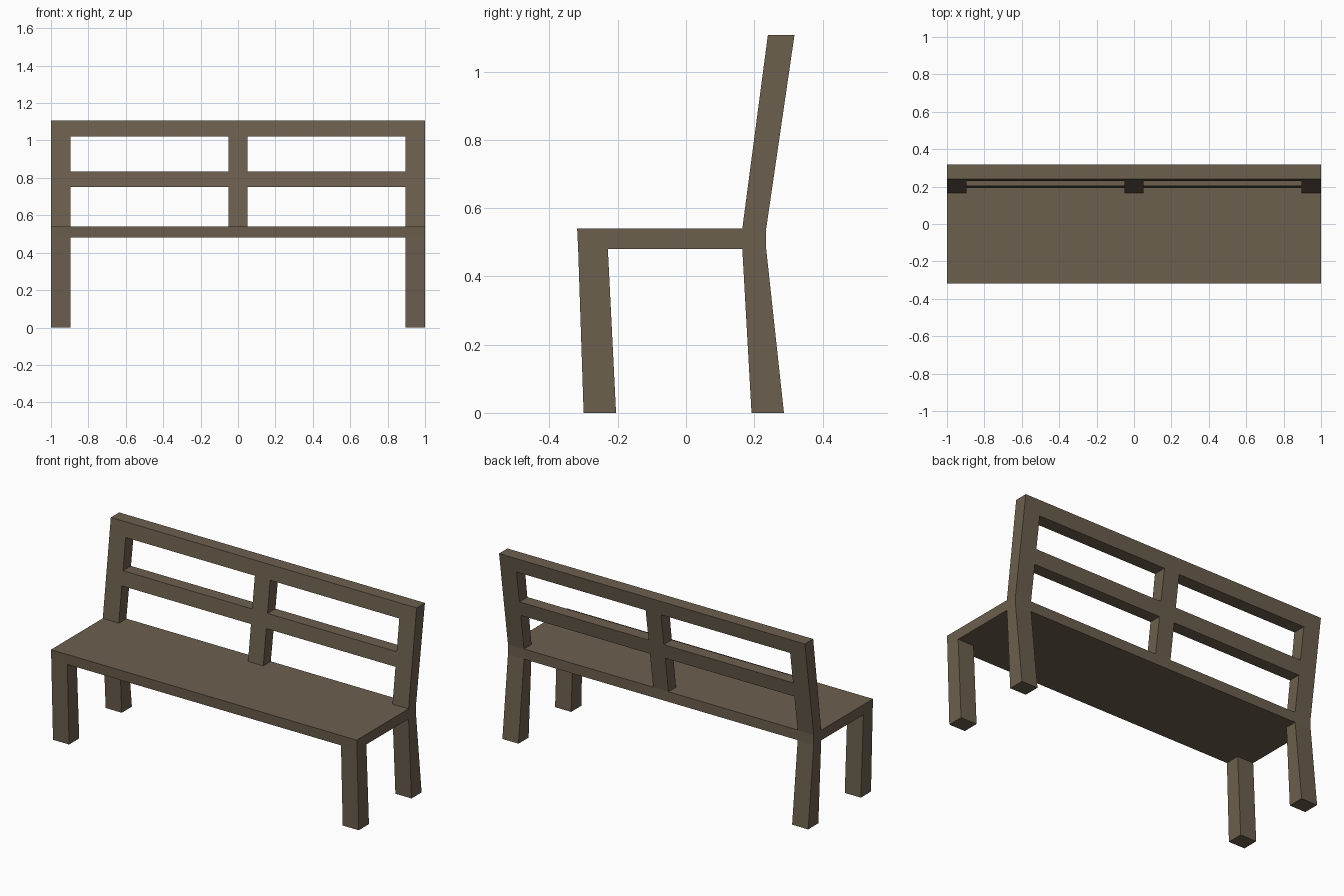
import bpy, bmesh

cube = bpy.data.objects.get("Cube")
if cube:
    bpy.data.objects.remove(cube, do_unlink=True)

wood = bpy.data.materials.new("brown_wood")
wood.use_nodes = True
colour = (0.15, 0.115, 0.076, 1)
wood.diffuse_color = colour
wood.node_tree.nodes["Principled BSDF"].inputs["Base Color"].default_value = colour

SEAT_LOW, SEAT_TOP, TOP = 0.48, 0.54, 1.108
POST = 0.105   # post width
MID = 0.05     # half width of the middle post


def extrude(name, x0, x1, profile):
    """Extrude a side profile of (y, z) points from x0 to x1."""
    bm = bmesh.new()
    face = bm.faces.new([bm.verts.new((x0, y, z)) for y, z in profile])
    new = bmesh.ops.extrude_face_region(bm, geom=[face])["geom"]
    bmesh.ops.translate(bm, vec=(x1 - x0, 0, 0),
                        verts=[v for v in new if isinstance(v, bmesh.types.BMVert)])
    bmesh.ops.recalc_face_normals(bm, faces=bm.faces)
    mesh = bpy.data.meshes.new(name)
    bm.to_mesh(mesh)
    bm.free()
    mesh.materials.append(wood)
    ob = bpy.data.objects.new(name, mesh)
    bpy.context.collection.objects.link(ob)


def back_slice(z0, z1):
    """Profile of the leaning backrest between two heights."""
    def span(z):
        t = (z - SEAT_TOP) / (TOP - SEAT_TOP)
        return 0.165 + 0.075 * t, 0.235 + 0.083 * t
    (f0, b0), (f1, b1) = span(z0), span(z1)
    return [(f0, z0), (b0, z0), (b1, z1), (f1, z1)]


# Seat slab
extrude("seat", -1, 1, [(-0.316, SEAT_LOW), (0.235, SEAT_LOW),
                        (0.235, SEAT_TOP), (-0.319, SEAT_TOP)])

# Legs, back posts and rails on each side
front = [(-0.30, 0), (-0.205, 0), (-0.229, SEAT_LOW), (-0.316, SEAT_LOW)]
rear = [(0.192, 0), (0.287, 0), (0.235, SEAT_LOW), (0.165, SEAT_LOW)]
for side, s in (("left", 1), ("right", -1)):
    outer, inner = s, s * (1 - POST)
    extrude(f"front_leg_{side}", inner, outer, front)
    extrude(f"rear_leg_{side}", inner, outer, rear)
    extrude(f"back_post_{side}", inner, outer, back_slice(SEAT_TOP, TOP))
    extrude(f"top_rail_{side}", s * MID, inner, back_slice(1.022, TOP))
    extrude(f"middle_rail_{side}", s * MID, inner, back_slice(0.75, 0.835))

# Middle post of the backrest
extrude("back_post_middle", -MID, MID, back_slice(SEAT_TOP, TOP))
